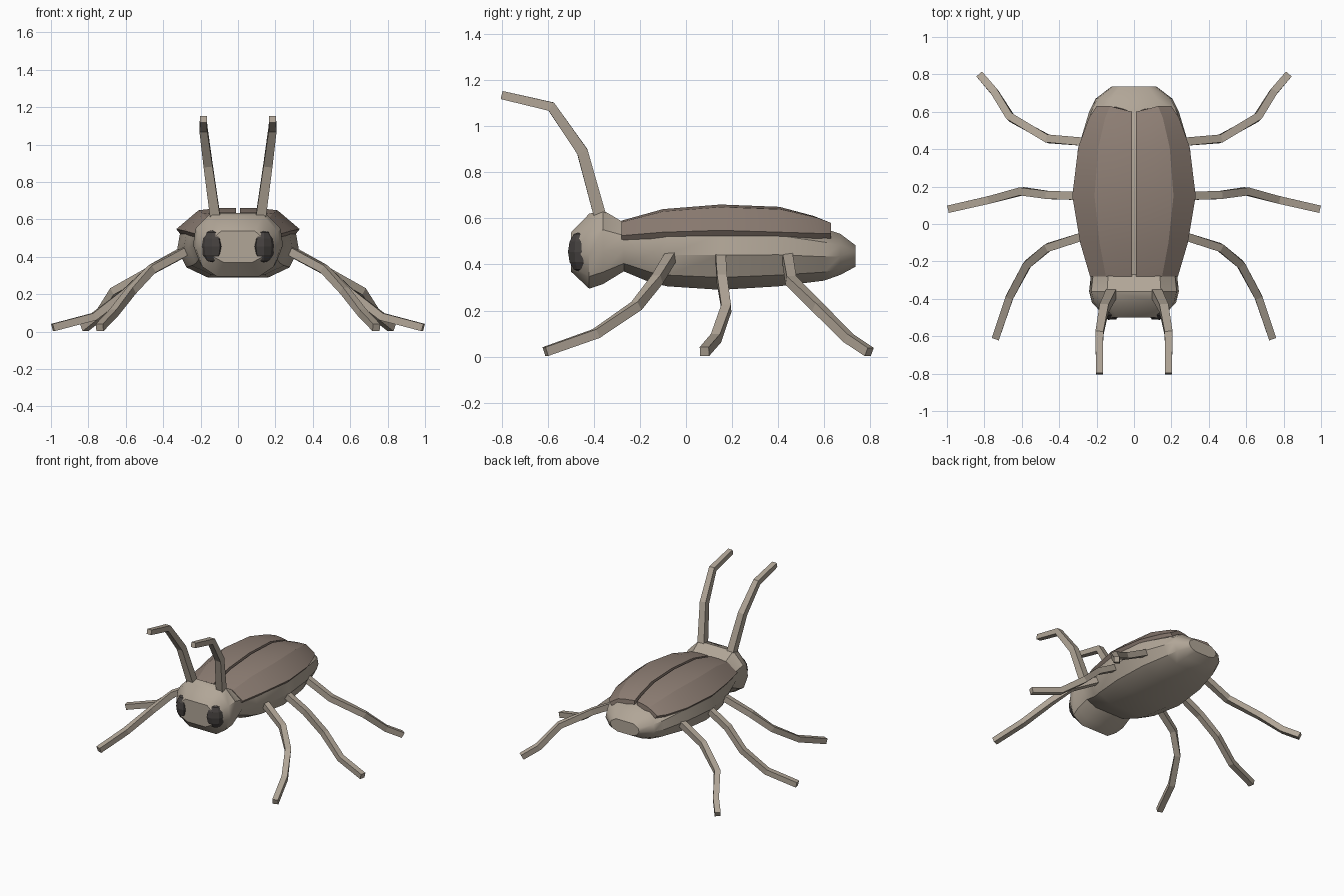
import bpy, bmesh
from mathutils import Vector

if "Cube" in bpy.data.objects:
    bpy.data.objects.remove(bpy.data.objects["Cube"])


def material(name, rgb):
    m = bpy.data.materials.new(name)
    m.diffuse_color = (*rgb, 1)
    m.use_nodes = True
    m.node_tree.nodes["Principled BSDF"].inputs["Base Color"].default_value = m.diffuse_color
    return m


SHELL = material("tan_body", (0.44, 0.38, 0.31))
WING = material("brown_wing", (0.27, 0.21, 0.175))
DARK = material("dark_eye", (0.06, 0.053, 0.05))


def finish(bm, name, mat, mirror=False, smooth=None):
    bmesh.ops.recalc_face_normals(bm, faces=bm.faces)
    me = bpy.data.meshes.new(name)
    bm.to_mesh(me)
    bm.free()
    me.materials.append(mat)
    ob = bpy.data.objects.new(name, me)
    bpy.context.collection.objects.link(ob)
    if smooth:
        bpy.ops.object.select_all(action='DESELECT')
        bpy.context.view_layer.objects.active = ob
        ob.select_set(True)
        bpy.ops.object.shade_smooth_by_angle(angle=smooth)
    if mirror:
        mod = ob.modifiers.new("mirror", 'MIRROR')
        mod.use_mirror_merge = False
    return ob


def loft(rings):
    bm = bmesh.new()
    rows = [[bm.verts.new(p) for p in r] for r in rings]
    n = len(rows[0])
    for a, b in zip(rows, rows[1:]):
        for i in range(n):
            j = (i + 1) % n
            bm.faces.new((a[i], a[j], b[j], b[i]))
    bm.faces.new(rows[0])
    bm.faces.new(rows[-1])
    return bm


def limb(name, pts, half):
    # square tube following a path, mirrored to the other side
    pts = [Vector(p) for p in pts]
    rings = []
    for i, p in enumerate(pts):
        d = (pts[min(i + 1, len(pts) - 1)] - p).normalized() + (p - pts[max(i - 1, 0)]).normalized()
        d.normalize()
        ref = Vector((0, 0, 1)) if name.endswith("leg") else Vector((1, 0, 0))
        u = d.cross(ref).normalized()
        v = u.cross(d).normalized()
        h = half[0] + (half[1] - half[0]) * i / (len(pts) - 1)
        rings.append([p + u * h * a + v * h * b for a, b in ((-1, -1), (1, -1), (1, 1), (-1, 1))])
    return finish(loft(rings), name, SHELL, mirror=True)


# head and body: y, half width, bottom z, top z
SECTIONS = [
    (-0.50, 0.15, 0.37, 0.54), (-0.42, 0.225, 0.295, 0.625), (-0.36, 0.24, 0.315, 0.64),
    (-0.27, 0.23, 0.37, 0.585), (-0.15, 0.265, 0.32, 0.60), (-0.08, 0.29, 0.305, 0.61),
    (0.15, 0.325, 0.29, 0.625), (0.40, 0.30, 0.305, 0.61), (0.60, 0.24, 0.33, 0.56),
    (0.67, 0.205, 0.355, 0.535), (0.735, 0.12, 0.39, 0.485)]
HALF = [(0.5, -1), (0.85, -0.68), (1, -0.1), (0.95, 0.45), (0.6, 0.97)]
LOOP = HALF + [(-x, z) for x, z in reversed(HALF)]
rings = [[(x * w, y, (a + b) / 2 + z * (b - a) / 2) for x, z in LOOP] for y, w, a, b in SECTIONS]
finish(loft(rings), "body", SHELL, smooth=0.6)

# wing cases: y at inner edge, y at outer edge, outer half width, outer edge z, top z
WINGS = [
    (-0.28, -0.28, 0.235, 0.525, 0.59), (-0.10, -0.10, 0.288, 0.54, 0.64),
    (0.15, 0.15, 0.33, 0.548, 0.66), (0.40, 0.41, 0.298, 0.54, 0.65),
    (0.54, 0.57, 0.24, 0.535, 0.61), (0.60, 0.63, 0.20, 0.535, 0.585)]
rings = []
for y0, y1, w, e, t in WINGS:
    ym = (y0 + y1) / 2
    top = [(0.01, y0, t), (0.35 * w, ym, t), (0.64 * w, y1, t - 0.1 * (t - e)), (w, y1, e)]
    low = [(x - (0.02 if x > 0.02 else 0), y, z - (0.05 if i < 3 else 0.025))
           for i, (x, y, z) in enumerate(top)]
    rings.append(top + low[::-1])
finish(loft(rings), "wing_case", WING, mirror=True, smooth=0.5)

# eyes
bm = bmesh.new()
bmesh.ops.create_uvsphere(bm, u_segments=8, v_segments=6, radius=1)
for v in bm.verts:
    v.co = Vector((0.138 + v.co.x * 0.06, -0.462 + v.co.y * 0.05 + v.co.x * 0.02,
                   0.455 + v.co.z * 0.088))
finish(bm, "eye", DARK, mirror=True)

# antennae
limb("antenna", [(0.12, -0.37, 0.60), (0.16, -0.45, 0.89), (0.185, -0.585, 1.085),
                 (0.185, -0.80, 1.135)], (0.027, 0.018))

# legs
limb("front_leg", [(0.27, -0.065, 0.435), (0.46, -0.125, 0.335), (0.57, -0.215, 0.22),
                   (0.665, -0.39, 0.10), (0.74, -0.61, 0.022)], (0.022, 0.02))
limb("middle_leg", [(0.29, 0.15, 0.435), (0.46, 0.155, 0.34), (0.60, 0.175, 0.21),
                    (0.77, 0.13, 0.08), (0.99, 0.08, 0.022)], (0.022, 0.02))
limb("back_leg", [(0.27, 0.44, 0.43), (0.46, 0.455, 0.33), (0.66, 0.57, 0.215),
                  (0.745, 0.705, 0.08), (0.822, 0.795, 0.02)], (0.022, 0.02))
